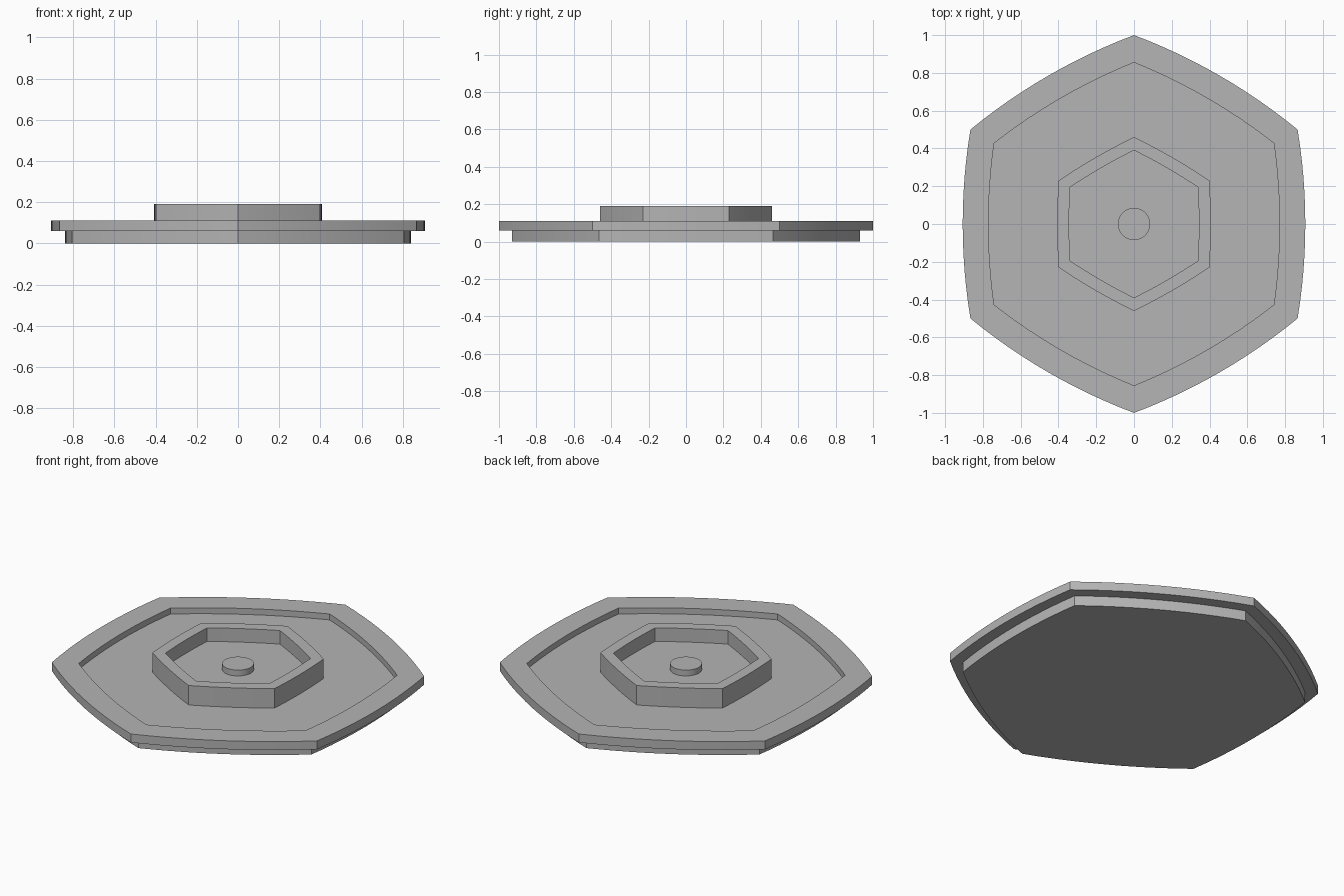
import bpy
import bmesh
from math import sin, cos, pi, radians, sqrt, asin

if "Cube" in bpy.data.objects:
    bpy.data.objects.remove(bpy.data.objects["Cube"], do_unlink=True)

grey = bpy.data.materials.new("plain grey")
grey.use_nodes = True
COLOUR = (0.46, 0.46, 0.46, 1)
grey.diffuse_color = COLOUR
grey.node_tree.nodes["Principled BSDF"].inputs["Base Color"].default_value = COLOUR

BOW = 3.07    # arc radius shared by every bowed side
STEPS = 12    # segments per bowed side


def bowed_hexagon(r):
    """Outline of a hexagon with corner radius r and outward-bowed sides."""
    apothem = r * cos(pi / 6)
    centre = apothem - sqrt(BOW ** 2 - (r / 2) ** 2)
    centre = apothem + (apothem - centre) - apothem - (apothem - centre) + centre
    half = asin(r / 2 / BOW)
    pts = []
    for side in range(6):
        turn = side * pi / 3
        for i in range(STEPS):
            a = half * (2 * i / STEPS - 1)
            x = apothem + BOW * (cos(a) - cos(half))
            y = BOW * sin(a)
            pts.append((x * cos(turn) - y * sin(turn), x * sin(turn) + y * cos(turn)))
    return pts


def circle(r, sides=48):
    return [(r * cos(2 * pi * i / sides), r * sin(2 * pi * i / sides)) for i in range(sides)]


def loft(name, outline, profile):
    """Join outlines along (radius, height) steps and cap both ends."""
    bm = bmesh.new()
    rings = [[bm.verts.new((x, y, z)) for x, y in outline(r)] for r, z in profile]
    n = len(rings[0])
    for low, high in zip(rings, rings[1:]):
        for i in range(n):
            j = (i + 1) % n
            bm.faces.new((low[i], low[j], high[j], high[i]))
    bm.faces.new(rings[0][::-1])
    bm.faces.new(rings[-1])
    bmesh.ops.recalc_face_normals(bm, faces=bm.faces)
    mesh = bpy.data.meshes.new(name)
    bm.to_mesh(mesh)
    bm.free()
    mesh.materials.append(grey)
    obj = bpy.data.objects.new(name, mesh)
    bpy.context.collection.objects.link(obj)
    bpy.ops.object.select_all(action='DESELECT')
    obj.select_set(True)
    bpy.context.view_layer.objects.active = obj
    bpy.ops.object.shade_smooth_by_angle(angle=radians(20))
    return obj


# Stepped plate with overhanging rim and recessed floor
loft("rimmed_plate", bowed_hexagon,
     [(0.93, 0), (0.93, 0.06), (1, 0.06), (1, 0.11), (0.855, 0.11), (0.855, 0.075)])

# Raised hexagonal wall with a shallow floor inside
loft("centre_wall", bowed_hexagon,
     [(0.46, 0.07), (0.46, 0.19), (0.39, 0.19), (0.39, 0.11)])

# Round button in the middle
loft("centre_button", circle, [(0.085, 0.105), (0.085, 0.145)])
